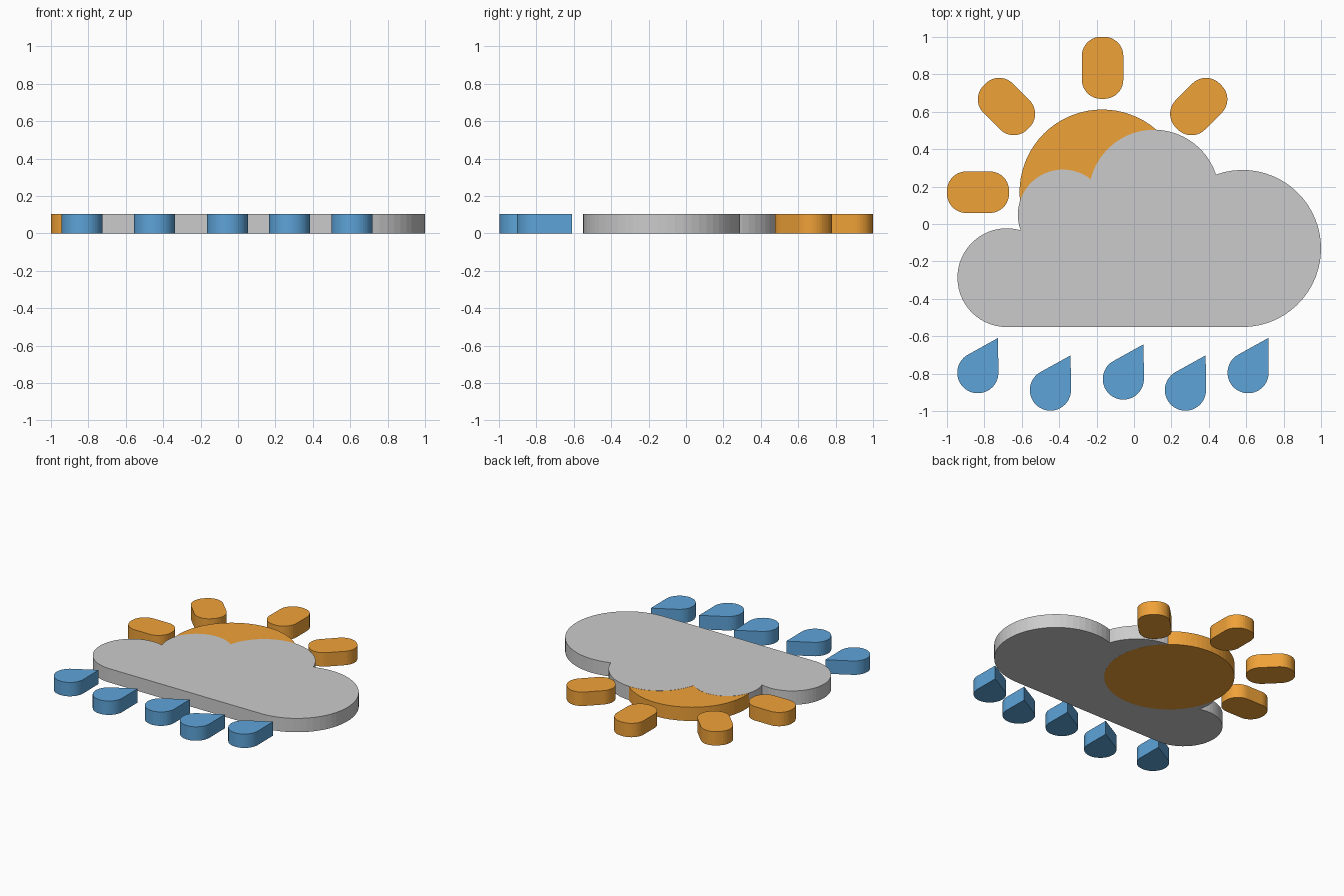
import bpy, bmesh
from math import sin, cos, atan2, acos, pi, radians, hypot, ceil

if "Cube" in bpy.data.objects:
    bpy.data.objects.remove(bpy.data.objects["Cube"])

H = 0.104


def material(name, rgb):
    m = bpy.data.materials.new(name)
    m.diffuse_color = (*rgb, 1)
    m.use_nodes = True
    m.node_tree.nodes["Principled BSDF"].inputs["Base Color"].default_value = m.diffuse_color
    return m


def arc(cx, cy, r, a0, a1, steps_per_turn=56):
    n = max(2, ceil(abs(a1 - a0) / (2 * pi) * steps_per_turn))
    return [(cx + r * cos(a0 + (a1 - a0) * i / n),
             cy + r * sin(a0 + (a1 - a0) * i / n)) for i in range(n + 1)]


def plate(name, pts, z0=0.0, z1=H, mat=None):
    """Extrude a closed outline into a flat solid."""
    bm = bmesh.new()
    face = bm.faces.new([bm.verts.new((x, y, z0)) for x, y in pts])
    top = bmesh.ops.extrude_face_region(bm, geom=[face])["geom"]
    bmesh.ops.translate(bm, vec=(0, 0, z1 - z0),
                        verts=[v for v in top if isinstance(v, bmesh.types.BMVert)])
    bmesh.ops.remove_doubles(bm, verts=bm.verts, dist=1e-5)
    bmesh.ops.recalc_face_normals(bm, faces=bm.faces)
    me = bpy.data.meshes.new(name)
    bm.to_mesh(me)
    bm.free()
    ob = bpy.data.objects.new(name, me)
    bpy.context.collection.objects.link(ob)
    if mat:
        me.materials.append(mat)
    return ob


orange = material("sun_orange", (0.87, 0.36, 0.04))
blue = material("rain_blue", (0.11, 0.37, 0.69))

# Sun disc, running on under the cloud
plate("sun_disc", arc(-0.17, 0.17, 0.442, 0, 2 * pi, 72)[:-1], 0, H - 0.001, orange)


# Sun rays: rounded bars
def ray(name, cx, cy, angle, length=0.332, width=0.222, r=0.103):
    pts = []
    for k, (sx, sy) in enumerate(((1, 1), (-1, 1), (-1, -1), (1, -1))):
        pts += arc(sx * (length / 2 - r), sy * (width / 2 - r), r,
                   k * pi / 2, (k + 1) * pi / 2, 40)
    c, s = cos(radians(angle)), sin(radians(angle))
    plate(name, [(cx + x * c - y * s, cy + x * s + y * c) for x, y in pts], mat=orange)


ray("sun_ray_left", -0.834, 0.17, 0)
ray("sun_ray_upper_left", -0.682, 0.628, 135)
ray("sun_ray_top", -0.168, 0.835, 90)
ray("sun_ray_upper_right", 0.346, 0.628, 45)

# Cloud: clockwise arcs between the lobe junctions, closed by the flat base
lobes = [(-0.68, -0.287, 0.264), (-0.38, 0.05, 0.241),
         (0.107, 0.155, 0.349), (0.58, -0.131, 0.42)]


def junction(a, b):
    """Upper crossing point of two lobe circles."""
    (x0, y0, r0), (x1, y1, r1) = a, b
    d = hypot(x1 - x0, y1 - y0)
    ang = atan2(y1 - y0, x1 - x0) + acos((r0 * r0 + d * d - r1 * r1) / (2 * d * r0))
    return x0 + r0 * cos(ang), y0 + r0 * sin(ang)


joints = [(lobes[0][0], -0.551)]
joints += [junction(lobes[i], lobes[i + 1]) for i in range(3)]
joints += [(lobes[3][0], -0.551)]
outline = []
for (cx, cy, r), p, q in zip(lobes, joints, joints[1:]):
    a0, a1 = atan2(p[1] - cy, p[0] - cx), atan2(q[1] - cy, q[0] - cx)
    while a1 > a0:
        a1 -= 2 * pi
    part = arc(cx, cy, r, a0, a1)
    outline += part if not outline else part[1:]
plate("cloud", outline, 0.0003, H)

# Raindrops: a round body with two tangents meeting at the tip
R = 0.11
tip_dir, half = radians(59.8), acos(R / 0.215)
for i, (x, y) in enumerate([(-0.835, -0.795), (-0.447, -0.888), (-0.057, -0.829),
                            (0.275, -0.888), (0.61, -0.795)]):
    body = arc(x, y, R, tip_dir + half, tip_dir - half + 2 * pi, 48)
    tip = (x + 0.215 * cos(tip_dir), y + 0.215 * sin(tip_dir))
    plate(f"raindrop_{i + 1}", body + [tip], mat=blue)
